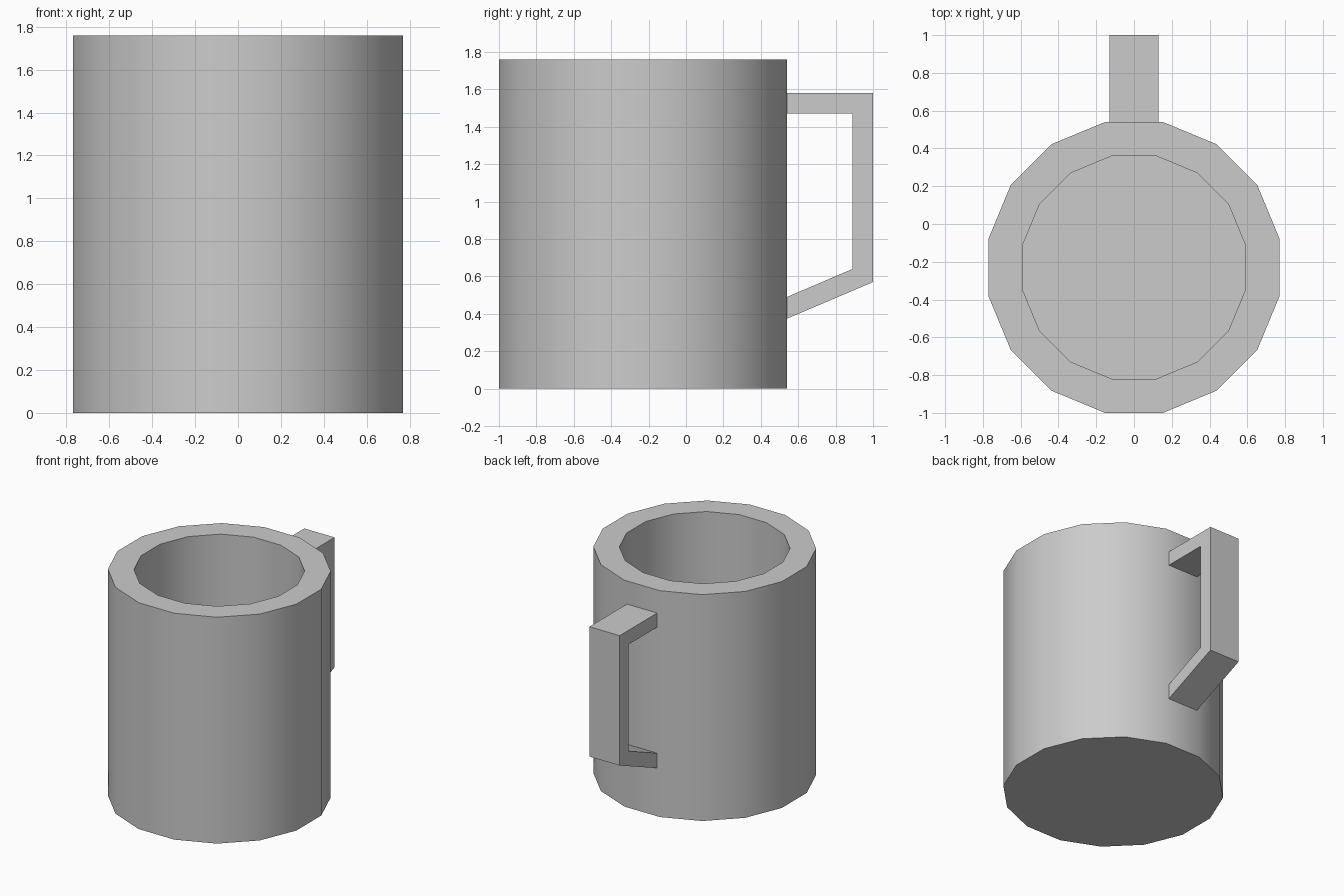
import bpy
import bmesh
import math

SIDES = 16
CENTRE_Y = -0.23
HEIGHT = 1.76
OUTER = 0.77 / math.cos(math.pi / SIDES)
INNER = 0.59 / math.cos(math.pi / SIDES)
FLOOR = 0.18

cube = bpy.data.objects.get("Cube")
if cube:
    bpy.data.objects.remove(cube, do_unlink=True)

grey = bpy.data.materials.new("plain grey")
grey.use_nodes = True
colour = (0.6, 0.6, 0.6, 1)
grey.diffuse_color = colour
for node in grey.node_tree.nodes:
    if node.type == "BSDF_PRINCIPLED":
        node.inputs["Base Color"].default_value = colour


def make_object(name, bm):
    bmesh.ops.recalc_face_normals(bm, faces=bm.faces[:])
    mesh = bpy.data.meshes.new(name)
    bm.to_mesh(mesh)
    bm.free()
    mesh.materials.append(grey)
    obj = bpy.data.objects.new(name, mesh)
    bpy.context.collection.objects.link(obj)
    return obj


def ring(bm, radius, z):
    verts = []
    for i in range(SIDES):
        a = (i + 0.5) * math.tau / SIDES
        verts.append(bm.verts.new((radius * math.cos(a), CENTRE_Y + radius * math.sin(a), z)))
    return verts


# Mug body: outer wall, flat rim, inner wall and floor
bm = bmesh.new()
rings = [ring(bm, r, z) for r, z in
         ((OUTER, 0), (OUTER, HEIGHT), (INNER, HEIGHT), (INNER, FLOOR))]
for low, high in zip(rings, rings[1:]):
    for i in range(SIDES):
        j = (i + 1) % SIDES
        bm.faces.new((low[i], low[j], high[j], high[i]))
bm.faces.new(rings[0])
bm.faces.new(rings[-1])
body = make_object("mug_body", bm)

# Handle: angular side profile extruded across x
profile = [(0.53, 1.58), (1, 1.58), (1, 0.57), (0.53, 0.37),
           (0.53, 0.486), (0.89, 0.64), (0.89, 1.47), (0.53, 1.47)]
bm = bmesh.new()
side = bm.faces.new([bm.verts.new((-0.13, y, z)) for y, z in profile])
extruded = bmesh.ops.extrude_face_region(bm, geom=[side])
moved = [v for v in extruded["geom"] if isinstance(v, bmesh.types.BMVert)]
bmesh.ops.translate(bm, verts=moved, vec=(0.26, 0, 0))
make_object("handle", bm)

# Smooth round walls with crisp rim edges
bpy.ops.object.select_all(action="DESELECT")
body.select_set(True)
bpy.context.view_layer.objects.active = body
bpy.ops.object.shade_smooth_by_angle(angle=math.radians(30))
